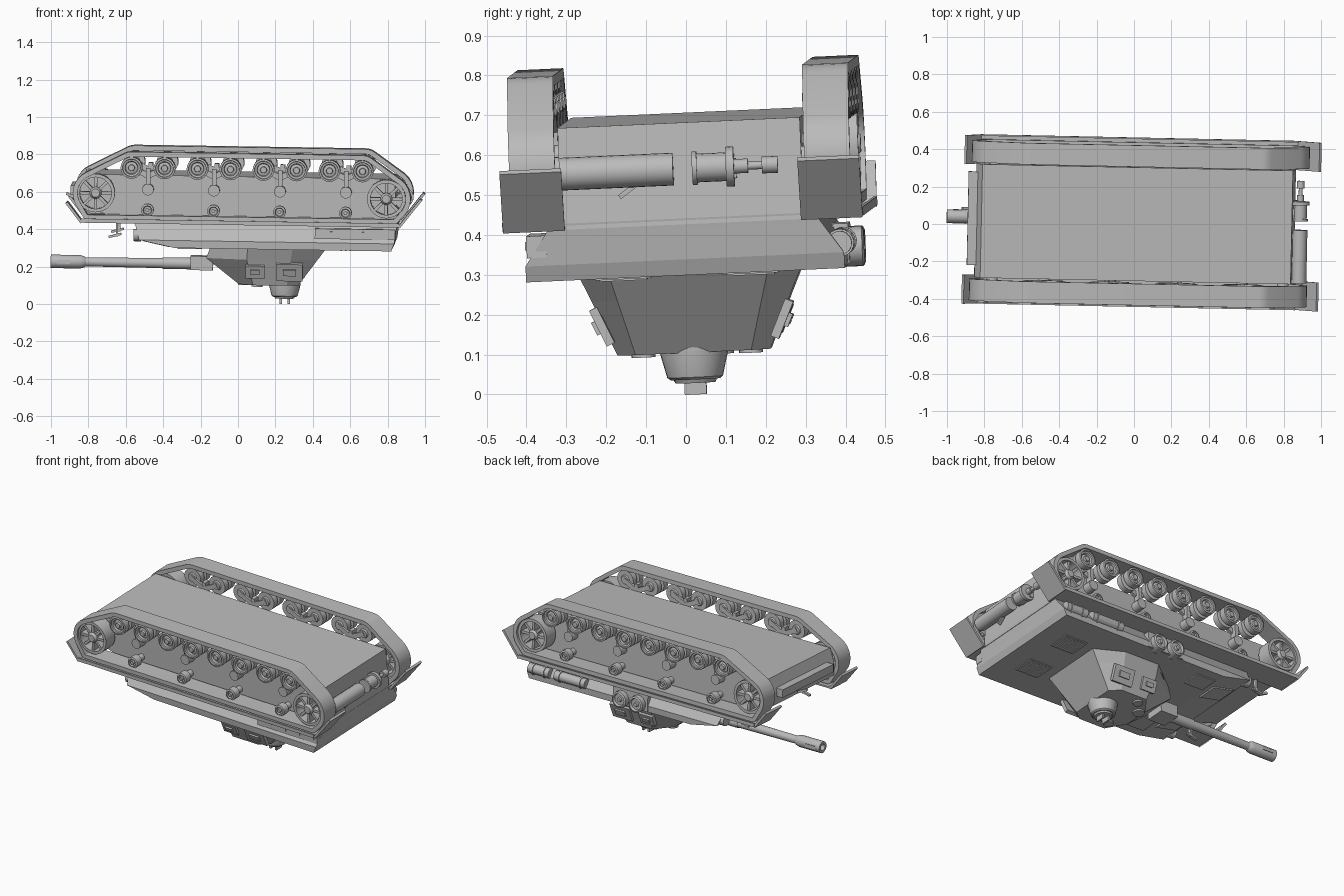
import bpy, bmesh, math
from mathutils import Matrix, Vector, Euler
from mathutils.geometry import convex_hull_2d

cube = bpy.data.objects.get("Cube")
if cube:
    bpy.data.objects.remove(cube)

grey = bpy.data.materials.new("matte grey")
grey.use_nodes = True
grey.diffuse_color = (0.5, 0.5, 0.5, 1)
grey.node_tree.nodes["Principled BSDF"].inputs["Base Color"].default_value = (0.5, 0.5, 0.5, 1)

# The overturned vehicle rests slightly tilted
R = Euler((math.radians(2.6), math.radians(0.9), math.radians(-1.2))).to_matrix().to_4x4()
TILT = Matrix.Translation((0, 0.01, 0.45)) @ R @ Matrix.Translation((0, 0, -0.45))
AXIS = {"x": Matrix.Rotation(math.pi / 2, 4, "Y"), "z": Matrix.Identity(4),
        "y": Matrix.Rotation(-math.pi / 2, 4, "X"), "-y": Matrix.Rotation(math.pi / 2, 4, "X")}


def finish(name, bm, sharp=30):
    bmesh.ops.remove_doubles(bm, verts=bm.verts, dist=1e-5)
    bmesh.ops.recalc_face_normals(bm, faces=bm.faces)
    bm.transform(TILT)
    me = bpy.data.meshes.new(name)
    for f in bm.faces:
        f.smooth = True
    bm.to_mesh(me)
    bm.free()
    me.set_sharp_from_angle(angle=math.radians(sharp))
    me.materials.append(grey)
    ob = bpy.data.objects.new(name, me)
    bpy.context.collection.objects.link(ob)
    return ob


def box(name, c, s, rot=(0, 0, 0)):
    bm = bmesh.new()
    m = Matrix.Translation(c) @ Euler([math.radians(a) for a in rot]).to_matrix().to_4x4()
    bmesh.ops.create_cube(bm, size=1, matrix=m @ Matrix.Diagonal((*s, 1)))
    return finish(name, bm)


def loft(name, loops):
    """Skin matching point loops with flat facets and cap both ends."""
    bm = bmesh.new()
    rings = [[bm.verts.new(p) for p in lp] for lp in loops]
    n = len(rings[0])
    for a, b in zip(rings, rings[1:]):
        for i in range(n):
            bm.faces.new((a[i], a[(i + 1) % n], b[(i + 1) % n], b[i]))
    bm.faces.new(rings[0])
    bm.faces.new(rings[-1])
    return finish(name, bm, 4)


def lathe(name, prof, c, axis, n=20):
    """Turn (radius, height) points around an axis through c."""
    bm = bmesh.new()
    m = Matrix.Translation(c) @ AXIS[axis]
    rings = [[bm.verts.new(m @ Vector((max(r, 2e-6) * math.cos(2 * math.pi * i / n),
                                       max(r, 2e-6) * math.sin(2 * math.pi * i / n), h)))
              for i in range(n)] for r, h in prof]
    for a, b in zip(rings, rings[1:]):
        for i in range(n):
            bm.faces.new((a[i], a[(i + 1) % n], b[(i + 1) % n], b[i]))
    return finish(name, bm)


def cyl(name, r, length, c, axis, n=20):
    return lathe(name, [(0, 0), (r, 0), (r, length), (0, length)], c, axis, n)


def mirror_plan(half, z):
    """Plan outline from its +y half."""
    return [(x, y, z) for x, y in half] + [(x, -y, z) for x, y in reversed(half)]


# Hull
side = [(-.56, .44), (-.85, .53), (-.85, .61), (-.82, .695), (.84, .695), (.86, .44)]
loft("lower_hull", [[(x, y, z) for x, z in side] for y in (-.304, .304)])
loft("upper_hull", [mirror_plan([(-.56, .33), (.86, .33)], .455),
                    mirror_plan([(-.54, .35), (.855, .35)], .425),
                    mirror_plan([(-.52, .395), (.845, .40)], .352),
                    mirror_plan([(-.33, .39), (.83, .40)], .312)])
box("nose_bar", (-.867, .01, .605), (.05, .50, .05))
box("nose_hook", (-.89, .06, .56), (.07, .015, .015), (0, 25, 0))

# Turret with sloped facets
loft("turret", [mirror_plan([(-.14, .12), (.06, .28), (.30, .28), (.48, .20)], .315),
                mirror_plan([(-.165, .11), (.055, .25), (.29, .25), (.431, .182)], .248),
                mirror_plan([(.01, .08), (.09, .192), (.27, .192), (.33, .145)], .11)])
lathe("turret_ring", [(0, 0), (.27, 0), (.27, .03), (0, .03)], (.14, 0, .30), "z", 32)
lathe("cupola", [(0, -.066), (.062, -.066), (.07, -.06), (.085, 0), (.085, .02), (0, .02)], (.255, 0, .108), "z", 28)
lathe("cupola_lid", [(0, -.01), (.05, -.01), (.055, 0), (0, 0)], (.255, 0, .043), "z", 24)
for x in (.236, .278):
    box("cupola_periscope", (x, .0, .021), (.012, .055, .034))
for x, y, r in ((.04, .06, .035), (.11, -.13, .03), (.11, .14, .03)):
    cyl("roof_hatch", r, .016, (x, y, .1), "z")
for s in (-1, 1):
    tilt = s * -24
    for x, w, h in ((.10, .10, .075), (.285, .14, .10)):
        box("side_panel", (x, s * .226, .185), (w, .022, h), (tilt, 0, 0))
        box("side_panel_latch", (x, s * .237, .183), (w * .5, .02, h * .35), (tilt, 0, 0))

# Gun
box("mantlet", (-.19, 0, .217), (.12, .12, .075))
lathe("gun_barrel", [(.02, -.93), (.02, -.998), (.036, -.998), (.036, -.84), (.03, -.82), (.024, -.81),
                     (.027, -.40), (.031, -.40), (.031, -.15), (0, -.15)], (0, 0, .212), "x", 24)
for s in (-1, 1):
    box("muzzle_slot", (-.93, s * .035, .212), (.07, .006, .02))

# Deck fittings
for y in (.16, -.16):
    box("engine_grille", (.62, y, .311), (.16, .14, .008))
    for i in range(6):
        box("grille_slat", (.56 + i * .024, y, .306), (.008, .12, .006))
box("deck_hatch", (-.25, .27, .310), (.13, .12, .01))
box("deck_hatch", (-.25, -.27, .310), (.13, .12, .01))
for s in (-1, 1):
    box("glacis_plate", (-.43, s * .2, .331), (.15, .13, .012), (0, 12, 0))
    cyl("headlight", .033, .04, (-.55, s * .34, .375), "x", 16)
    box("headlight_bracket", (-.64, s * .30, .405), (.012, .02, .08))
    box("tow_hook", (-.65, s * .30, .37), (.07, .018, .012), (0, -15, 0))

# Stowage rack on one flank
box("stowage_box", (.635, -.37, .40), (.43, .05, .055))
for i in range(4):
    box("stowage_slot", (.49 + i * .10, -.396, .402), (.075, .006, .02))
# Tubes and paired drums on the other flank
for x, length in ((.42, .22), (.68, .15)):
    cyl("side_tube", .03, length, (x, .39, .375), "x")
    for k in (.03, length - .04):
        cyl("tube_clamp", .035, .012, (x + k, .39, .375), "x")
box("drum_bracket", (.10, .37, .365), (.25, .06, .10))
for x in (.04, .16):
    lathe("flank_drum", [(0, 0), (.05, 0), (.05, .06), (.04, .065), (.035, .05), (.015, .05), (.012, .062), (0, .062)],
          (x, .372, .355), "y")

# Rear fittings
cyl("exhaust_drum", .041, .285, (.885, -.303, .580), "y", 24)
box("exhaust_mount", (.86, -.16, .575), (.03, .24, .04))
box("exhaust_strut", (.87, -.135, .53), (.02, .05, .012), (35, 0, 0))
lathe("rear_coupling", [(0, 0), (.042, 0), (.042, .012), (.036, .012), (.036, .085), (.05, .085), (.05, .105),
                        (.018, .105), (.018, .14), (.01, .14), (.01, .175), (.021, .175), (.021, .215), (0, .215)],
      (.885, .03, .58), "y")
box("coupling_mount", (.86, .09, .575), (.03, .10, .05))

# Running gear, same on both flanks
WHEELS = [-.565 + i * .1765 for i in range(8)]
CORNERS = [(-.755, .60, .122), (.80, .592, .13), (-.565, .74, .084), (.67, .74, .084),
           (-.795, .488, .03), (.84, .488, .03)]
TREAD = .026
tyre = [(0, .075), (.016, .075), (.018, .062), (.032, .058), (.036, .07), (.046, .072), (.048, .08),
        (.058, .078), (.058, .038), (.04, .035), (.02, .033), (.02, .02), (.05, .018), (.058, .016),
        (.058, -.022), (.03, -.022), (.025, -.03), (0, -.03)]
for s in (-1, 1):
    ax = "y" if s > 0 else "-y"

    # Track belt wrapped around the end wheels and road wheels
    outer, inner = [], []
    for cx, cz, r in CORNERS:
        for i in range(28):
            a = 2 * math.pi * i / 28
            outer.append((cx + r * math.cos(a), cz + r * math.sin(a)))
            inner.append((cx + (r - TREAD) * math.cos(a), cz + (r - TREAD) * math.sin(a)))
    idx = convex_hull_2d([Vector(p) for p in outer])
    bm = bmesh.new()
    rows = [[bm.verts.new((src[i][0], s * y, src[i][1])) for i in idx]
            for src, y in ((outer, .313), (outer, .428), (inner, .428), (inner, .313))]
    n = len(idx)
    for k in range(4):
        a, b = rows[k], rows[(k + 1) % 4]
        for i in range(n):
            bm.faces.new((a[i], a[(i + 1) % n], b[(i + 1) % n], b[i]))
    finish("track_belt", bm)

    # Fender and mud flaps
    box("fender", (.02, s * .374, .447), (1.70, .155, .01))
    box("fender_rim", (.02, s * .449, .453), (1.70, .008, .022))
    box("rear_mud_flap", (.928, s * .374, .517), (.19, .155, .014), (0, -52, 0))
    box("front_mud_flap", (-.868, s * .374, .495), (.135, .155, .014), (0, 52, 0))

    # Road wheels
    for x in WHEELS:
        lathe("road_wheel", tyre, (x, s * .343, .738), ax, 24)
    # Paired suspension arms and return rollers
    for a, b in zip(WHEELS[::2], WHEELS[1::2]):
        mid = (a + b) / 2
        for d in (-1, 1):
            box("bogie_arm", (mid + d * .045, s * .318, .715), (.11, .018, .03), (0, d * -27, 0))
        box("bogie_post", (mid, s * .33, .68), (.024, .04, .11))
        cyl("bogie_pivot", .031, .06, (mid, s * .30, .620), ax, 16)
        lathe("return_roller", [(0, 0), (.02, 0), (.02, .05), (.034, .05), (.034, .095), (.024, .098),
                                (.02, .088), (.01, .088), (.01, .102), (0, .102)], (mid, s * .30, .512), ax)
    # Spoked end wheels
    for name, cx, cz in (("idler_wheel", -.755, .60), ("drive_wheel", .80, .592)):
        lathe(name + "_rim", [(.085, 0), (.103, 0), (.103, .09), (.085, .09), (.085, 0)],
              (cx, s * .325, cz), ax, 28)
        lathe(name + "_hub", [(0, -.03), (.03, -.03), (.032, .08), (.022, .095), (0, .095)],
              (cx, s * .325, cz), ax)
        for i in range(8):
            t = math.pi * i / 4
            box(name + "_spoke", (cx + .058 * math.cos(t), s * .38, cz + .058 * math.sin(t)),
                (.06, .05, .016), (0, -math.degrees(t), 0))
